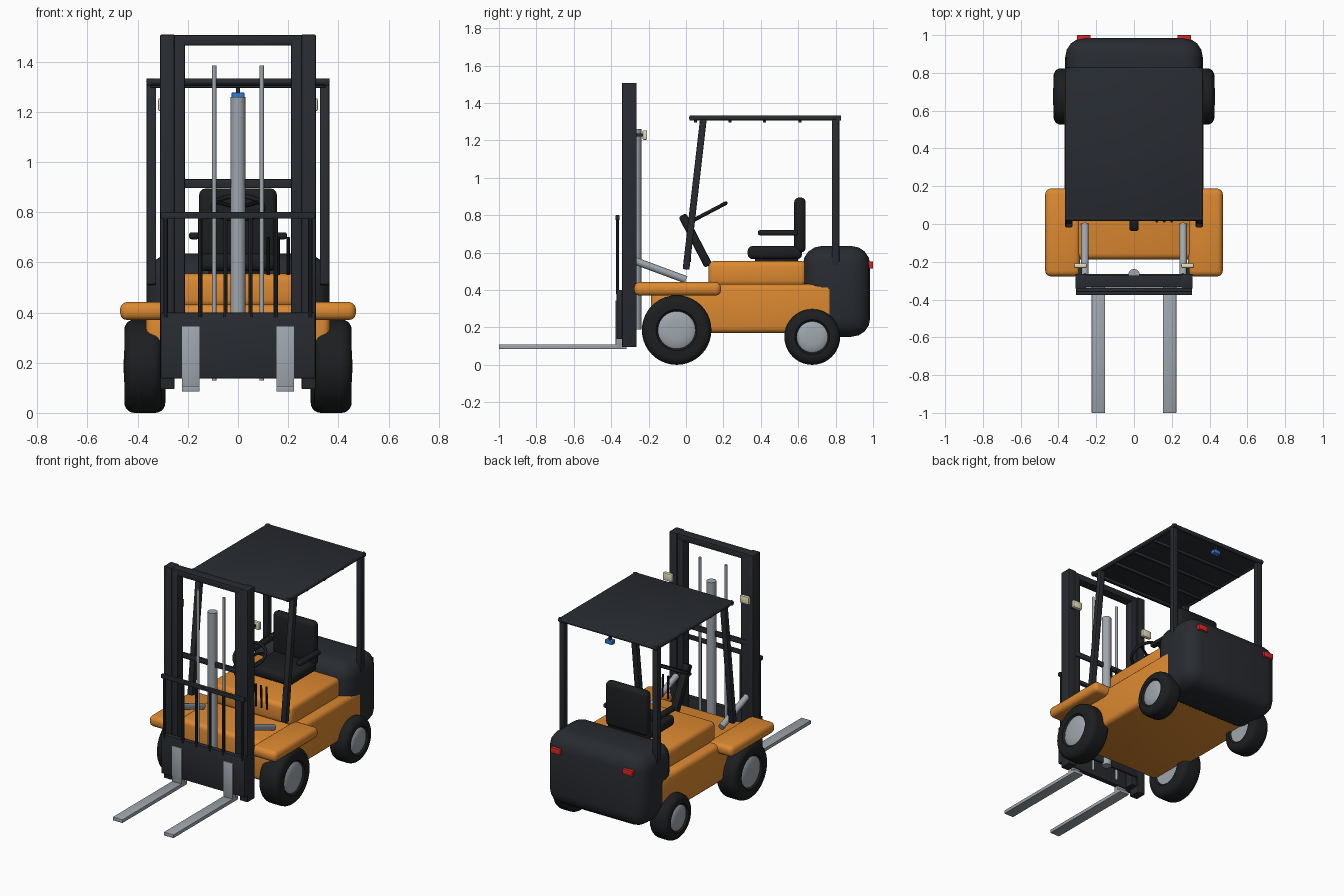
import bpy, bmesh, math
from mathutils import Matrix, Vector

if "Cube" in bpy.data.objects:
    bpy.data.objects.remove(bpy.data.objects["Cube"])

def mat(name, r, g, b):
    m = bpy.data.materials.new(name)
    m.diffuse_color = (r, g, b, 1)
    m.use_nodes = True
    m.node_tree.nodes["Principled BSDF"].inputs["Base Color"].default_value = m.diffuse_color
    return m

ORANGE = mat("orange_paint", 0.72, 0.25, 0.03)
DARK = mat("dark_paint", 0.021, 0.024, 0.03)
BLACK = mat("black_rubber", 0.012, 0.013, 0.014)
STEEL = mat("steel", 0.34, 0.38, 0.42)
RED = mat("red_lens", 0.7, 0.02, 0.02)
BLUE = mat("blue_lens", 0.03, 0.2, 0.65)
CREAM = mat("cream_lens", 0.8, 0.74, 0.5)

def finish(name, bm, m, angle=35):
    bmesh.ops.recalc_face_normals(bm, faces=bm.faces)
    me = bpy.data.meshes.new(name)
    bm.to_mesh(me)
    bm.free()
    me.materials.append(m)
    for p in me.polygons:
        p.use_smooth = True
    me.set_sharp_from_angle(angle=math.radians(angle))
    ob = bpy.data.objects.new(name, me)
    bpy.context.collection.objects.link(ob)
    return ob

def box(name, x, y, z, m, bevel=0.004, seg=2):
    """Bevelled box from (min, max) ranges."""
    bm = bmesh.new()
    bmesh.ops.create_cube(bm, size=1)
    for v in bm.verts:
        v.co = [(a + b) / 2 + c * (b - a) for c, (a, b) in zip(v.co, (x, y, z))]
    if bevel:
        bmesh.ops.bevel(bm, geom=bm.edges[:], offset=bevel, segments=seg, profile=0.5, affect='EDGES')
    return finish(name, bm, m)

def beam(name, p, q, w, d, m, bevel=0.005):
    """Bevelled rectangular bar between two points lying in one yz plane."""
    p, q = Vector(p), Vector(q)
    n = (q - p).length
    ob = box(name, (-w / 2, w / 2), (-d / 2, d / 2), (-n / 2, n / 2), m, bevel)
    e = (q - p).normalized()
    ob.matrix_world = Matrix.Translation((p + q) / 2) @ Matrix.Rotation(-math.atan2(e.y, e.z), 4, 'X')
    return ob

def rod(name, p, q, r, m, sides=20):
    p, q = Vector(p), Vector(q)
    bm = bmesh.new()
    bmesh.ops.create_cone(bm, cap_ends=True, segments=sides, radius1=r, radius2=r, depth=(q - p).length)
    ob = finish(name, bm, m)
    ob.matrix_world = Matrix.Translation((p + q) / 2) @ (q - p).to_track_quat('Z', 'Y').to_matrix().to_4x4()
    return ob

def lathe(name, profile, center, m, closed=False, sides=40):
    """Revolve (offset, radius) points about the x axis."""
    bm = bmesh.new()
    vs = [bm.verts.new((a, 0, r)) for a, r in profile]
    es = [bm.edges.new(e) for e in zip(vs, vs[1:])]
    if closed:
        es.append(bm.edges.new((vs[-1], vs[0])))
    bmesh.ops.spin(bm, geom=vs + es, cent=(0, 0, 0), axis=(1, 0, 0), angle=2 * math.pi, steps=sides)
    bmesh.ops.remove_doubles(bm, verts=bm.verts, dist=1e-5)
    ob = finish(name, bm, m)
    ob.location = center
    return ob

# Chassis, hood and counterweight
box("chassis", (-0.367, 0.367), (-0.187, 0.787), (0.17, 0.432), ORANGE, 0.03, 3)
box("hood", (-0.31, 0.31), (0.12, 0.645), (0.42, 0.555), ORANGE, 0.03, 3)
box("counterweight", (-0.364, 0.364), (0.625, 0.985), (0.15, 0.635), DARK, 0.1, 4)

# Wheels and fenders
def wheel(name, s, x0, x1, y, r, hub):
    w, h = (x1 - x0) / 2, hub
    arc = [(w - 0.04 + 0.04 * math.sin(a), r - 0.04 + 0.04 * math.cos(a))
           for a in (i * math.pi / 10 for i in range(6))]
    half = arc + [(w, h + 0.01), (w - 0.012, h)]
    prof = [(-a, b) for a, b in reversed(half)] + half
    c = (s * (x0 + x1) / 2, y, r)
    lathe(name + "_tire", prof, c, BLACK, True)
    dome = [(-w + 0.01, 0), (-w + 0.01, h), (w - 0.01, h), (w - 0.002, h * 0.85), (w + 0.002, h * 0.5), (w + 0.003, 0)]
    lathe(name + "_hub", [(s * a, b) for a, b in dome], c, STEEL)

for s, side in ((-1, "left"), (1, "right")):
    def X(a, b):
        return tuple(sorted((s * a, s * b)))
    wheel(side + "_front_wheel", s, 0.303, 0.453, -0.05, 0.186, 0.1)
    wheel(side + "_rear_wheel", s, 0.29, 0.426, 0.675, 0.149, 0.083)
    box(side + "_fender", X(0.285, 0.47), (-0.277, 0.187), (0.37, 0.442), ORANGE, 0.028, 3)

    # Overhead guard posts
    beam(side + "_front_post", (s * 0.345, 0.0, 0.51), (s * 0.345, 0.093, 1.315), 0.038, 0.036, DARK)
    box(side + "_rear_post", X(0.326, 0.364), (0.78, 0.82), (0.5, 1.315), DARK, 0.005)
    rod(side + "_roof_rail", (s * 0.352, 0.018, 1.32), (s * 0.352, 0.828, 1.32), 0.014, DARK, 12)

    # Mast rails, chain rods, tilt cylinders and work lights
    box(side + "_outer_rail", X(0.253, 0.31), (-0.342, -0.264), (0.095, 1.508), DARK)
    box(side + "_inner_rail", X(0.212, 0.255), (-0.335, -0.272), (0.14, 1.49), DARK)
    rod(side + "_lift_rod", (s * 0.095, -0.285, 0.13), (s * 0.095, -0.285, 1.385), 0.009, STEEL, 12)
    rod(side + "_tilt_cylinder", (s * 0.26, -0.27, 0.555), (s * 0.26, 0.0, 0.455), 0.02, STEEL)
    box(side + "_work_light", X(0.25, 0.318), (-0.232, -0.208), (1.203, 1.254), CREAM, 0.006)
    box(side + "_light_bracket", X(0.275, 0.295), (-0.27, -0.225), (1.222, 1.236), DARK, 0)

    # Forks: shank plus tapered blade
    box(side + "_fork_shank", X(0.153, 0.224), (-0.376, -0.345), (0.087, 0.345), STEEL, 0.003)
    box(side + "_fork_blade", X(0.153, 0.224), (-1.0, -0.318), (0.085, 0.108), STEEL, 0.002)

    # Backrest uprights
    for i, x in enumerate((0.05, 0.15, 0.288)):
        rod(f"{side}_backrest_bar_{i + 1}", (s * x, -0.366, 0.38), (s * x, -0.366, 0.79), 0.009, DARK, 10)

    # Armrests and tail lights
    box(side + "_armrest", X(0.155, 0.195), (0.385, 0.6), (0.692, 0.72), BLACK, 0.01, 3)
    box(side + "_tail_light", X(0.23, 0.302), (0.972, 1.0), (0.515, 0.552), RED, 0.003)

# Roof panel, end tubes and slats
box("roof_panel", (-0.36, 0.36), (0.022, 0.824), (1.314, 1.333), DARK, 0.003)
for n, y in (("front", 0.03), ("rear", 0.816)):
    rod(n + "_roof_rail", (-0.365, y, 1.32), (0.365, y, 1.32), 0.014, DARK, 12)
for i, y in enumerate((0.05, 0.235, 0.42, 0.61)):
    box(f"roof_slat_{i + 1}", (-0.35, 0.35), (y - 0.008, y + 0.008), (1.296, 1.316), DARK, 0.002)
box("rear_blue_light", (-0.026, 0.026), (0.782, 0.818), (1.25, 1.277), BLUE, 0.004)
box("blue_light_bracket", (-0.008, 0.008), (0.793, 0.807), (1.27, 1.316), DARK, 0)

# Mast crossbars and lift cylinder
box("mast_top_bar", (-0.26, 0.26), (-0.335, -0.272), (1.465, 1.506), DARK)
box("mast_middle_bar", (-0.26, 0.26), (-0.28, -0.264), (0.896, 0.932), DARK)
box("mast_lower_bar", (-0.26, 0.26), (-0.28, -0.264), (0.2, 0.25), DARK)
rod("lift_cylinder", (0, -0.268, 0.19), (0, -0.268, 1.26), 0.03, STEEL, 28)

# Carriage plate and backrest top
box("carriage_plate", (-0.308, 0.308), (-0.371, -0.338), (0.137, 0.4), DARK)
box("backrest_top_bar", (-0.308, 0.308), (-0.377, -0.355), (0.774, 0.8), DARK)

# Seat
box("seat_cushion", (-0.155, 0.155), (0.33, 0.62), (0.565, 0.635), BLACK, 0.025, 3)
box("seat_base", (-0.12, 0.12), (0.37, 0.6), (0.545, 0.575), BLACK, 0.004)
box("seat_back", (-0.155, 0.155), (0.578, 0.64), (0.6, 0.895), BLACK, 0.026, 3)

# Steering column and wheel
beam("steering_column", (0, 0.12, 0.53), (0, -0.02, 0.8), 0.05, 0.045, BLACK, 0.01)
bm = bmesh.new()
R, r, N, K = 0.1, 0.01, 32, 8
ring = [[bm.verts.new(((R + r * math.cos(b)) * math.cos(a), (R + r * math.cos(b)) * math.sin(a), r * math.sin(b)))
         for b in (2 * math.pi * j / K for j in range(K))] for a in (2 * math.pi * i / N for i in range(N))]
for i in range(N):
    for j in range(K):
        a, b = ring[i], ring[(i + 1) % N]
        bm.faces.new((a[j], b[j], b[(j + 1) % K], a[(j + 1) % K]))
tilt = Matrix.Translation((0, 0.125, 0.818)) @ Matrix.Rotation(math.atan2(0.1, 0.19), 4, 'X')
finish("steering_wheel", bm, BLACK, 60).matrix_world = tilt
for i in range(3):
    a = math.radians(-90 + 120 * i)
    rod(f"steering_spoke_{i + 1}", tilt @ Vector((0, 0, 0)),
        tilt @ Vector((R * math.cos(a), R * math.sin(a), 0)), 0.008, BLACK, 10)

# Control levers beside the column
for i, x in enumerate((0.12, 0.16, 0.2)):
    rod(f"control_lever_{i + 1}", (x, 0.02, 0.55), (x, 0.015, 0.7), 0.007, BLACK, 10)
